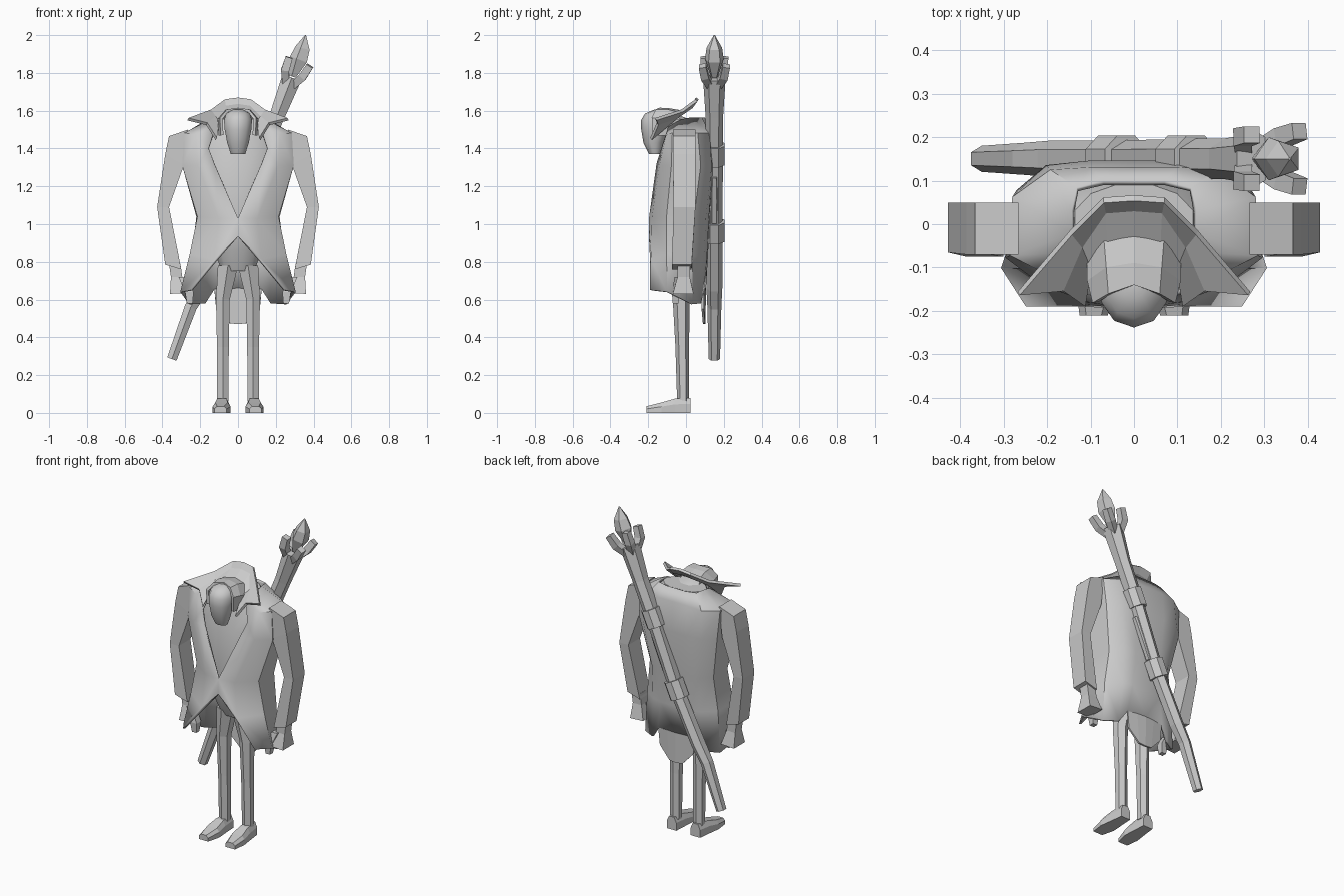
import bpy, bmesh, math
from mathutils import Vector

grey = bpy.data.materials.new("plain_grey")
grey.diffuse_color = (0.6, 0.6, 0.6, 1)


def finish(name, bm, mirror=False, thick=0, smooth=None):
    """Turn a bmesh into an object with optional mirror, thickness and smoothing."""
    bmesh.ops.recalc_face_normals(bm, faces=bm.faces)
    me = bpy.data.meshes.new(name)
    bm.to_mesh(me)
    bm.free()
    me.materials.append(grey)
    ob = bpy.data.objects.new(name, me)
    bpy.context.collection.objects.link(ob)
    if mirror:
        m = ob.modifiers.new("mirror", 'MIRROR')
        m.use_clip = True
    if thick:
        s = ob.modifiers.new("thickness", 'SOLIDIFY')
        s.thickness = thick
        s.offset = 0
    if smooth:
        bpy.ops.object.select_all(action='DESELECT')
        ob.select_set(True)
        bpy.context.view_layer.objects.active = ob
        bpy.ops.object.shade_smooth_by_angle(angle=math.radians(smooth))
    return ob


def loft(name, rows, closed=True, **kw):
    """Skin a list of point rows; closed rows are rings with end caps."""
    bm = bmesh.new()
    vs = [[bm.verts.new(p) for p in r] for r in rows]
    n = len(rows[0])
    for a, b in zip(vs, vs[1:]):
        for i in range(n if closed else n - 1):
            j = (i + 1) % n
            bm.faces.new((a[i], a[j], b[j], b[i]))
    if closed:
        bm.faces.new(vs[0])
        bm.faces.new(vs[-1])
    return finish(name, bm, **kw)


def ring(cx, cy, z, rx, ry, n=8):
    return [(cx + rx * math.cos(math.tau * (i + .5) / n),
             cy + ry * math.sin(math.tau * (i + .5) / n), z) for i in range(n)]


def quad(x0, x1, y0, y1, z0, z1=None):
    """Four-sided section; z0 is the height at x0 and z1 at x1."""
    z1 = z0 if z1 is None else z1
    return [(x0, y0, z0), (x1, y0, z1), (x1, y1, z1), (x0, y1, z0)]


def rod(name, pts, n=6, **kw):
    """Tube through (x, y, z, radius) points, sections square to the path."""
    P = [Vector(p[:3]) for p in pts]
    rows = []
    for i, p in enumerate(P):
        d = (P[min(i + 1, len(P) - 1)] - P[max(i - 1, 0)]).normalized()
        u = Vector((0, 1, 0)).cross(d).normalized()
        v = d.cross(u)
        rows.append([p + pts[i][3] * (u * math.cos(a) + v * math.sin(a))
                     for a in [math.tau * (k + .5) / n for k in range(n)]])
    return loft(name, rows, **kw)


# Coat: half shell from front edge round to centre back, rows from neck to hem
loft("coat", [
    [(.12, -.09, 1.51), (.13, -.06, 1.53), (.14, -.02, 1.55), (.14, .03, 1.56),
     (.13, .08, 1.56), (.07, .095, 1.56), (0, .095, 1.56)],
    [(.155, -.125, 1.40), (.22, -.10, 1.47), (.28, -.07, 1.48), (.275, .06, 1.48),
     (.19, .12, 1.48), (.10, .125, 1.49), (0, .125, 1.49)],
    [(.125, -.15, 1.32), (.21, -.135, 1.31), (.29, -.075, 1.31), (.265, .075, 1.31),
     (.20, .13, 1.31), (.10, .14, 1.31), (0, .14, 1.31)],
    [(0, -.19, 1.03), (.10, -.175, 1.03), (.21, -.10, 1.04), (.215, .04, 1.04),
     (.16, .10, 1.04), (.09, .115, 1.04), (0, .12, 1.04)],
    [(0, -.19, .935), (.12, -.18, .81), (.25, -.10, .84), (.24, .03, .83),
     (.16, .09, .83), (.10, .105, .83), (0, .11, .83)],
    [(.13, -.185, .79), (.245, -.185, .65), (.30, -.10, .64), (.255, .03, .575),
     (.175, .075, .58), (.125, .09, .655), (0, .10, .66)],
], closed=False, mirror=True, thick=.012, smooth=35)
loft("coat_tail", [
    [(.125, .09, .655), (.06, .096, .66), (0, .10, .66)],
    [(.115, .088, .55), (.045, .095, .475), (0, .097, .47)],
], closed=False, mirror=True, thick=.012)

# Waistcoat inside the coat opening, closing the neck hole
loft("waistcoat", [ring(0, cy, z, rx, ry, 12) for cy, z, rx, ry in [
    (-.03, .75, .09, .05), (-.04, .86, .13, .09), (-.04, 1.03, .19, .132),
    (-.005, 1.32, .24, .125), (.005, 1.47, .21, .105), (.01, 1.555, .14, .085)]],
    smooth=40)

# Arms with boxy sleeves
loft("sleeve", [
    quad(.265, .365, -.07, .05, 1.50, 1.465),
    quad(.285, .385, -.07, .05, 1.315, 1.37),
    quad(.365, .428, -.065, .05, 1.09, 1.09),
    quad(.30, .385, -.075, .03, .76, .785)], mirror=True)
loft("hand", [
    quad(.305, .365, -.045, .02, .79),
    quad(.295, .355, -.045, .02, .72),
    quad(.27, .36, -.07, .04, .635, .63)], mirror=True)
loft("thumb", [
    quad(.275, .315, -.06, -.02, .72),
    quad(.235, .28, -.075, -.03, .64),
    quad(.24, .27, -.07, -.04, .58)], mirror=True)

# Legs and shoes
loft("leg", [ring(x, y, z, rx, ry, 6) for x, y, z, rx, ry in [
    (.053, -.03, .78, .062, .06), (.08, -.025, .60, .042, .045),
    (.08, -.02, .35, .036, .036), (.08, -.015, .06, .035, .032)]], mirror=True)
loft("shoe", [[(x0, y, 0), (x1, y, 0), (x1, y, z * .6), (x1 - .015, y, z),
               (x0 + .015, y, z), (x0, y, z * .6)] for y, x0, x1, z in [
    (.025, .05, .115, .08), (-.06, .045, .125, .075),
    (-.13, .04, .135, .055), (-.21, .06, .125, .035)]], mirror=True)

# Bowed head, neck
loft("head", [ring(0, y, z, rx, ry, 10) for y, z, rx, ry in [
    (-.165, 1.37, .04, .03), (-.17, 1.43, .06, .055), (-.165, 1.50, .074, .072),
    (-.155, 1.55, .078, .083), (-.145, 1.585, .065, .072), (-.135, 1.605, .03, .035)]],
    smooth=45)
loft("neck", [ring(0, y, z, r, r, 8) for y, z, r in [
    (.02, 1.50, .09), (-.03, 1.54, .08), (-.09, 1.575, .065)]], smooth=40)

# Swept hat brim: rises behind, pointed tips at the sides, band around the head
loft("hat_brim", [
    [(0, .06, 1.665), (.07, .055, 1.655), (.145, -.02, 1.60), (.265, -.16, 1.555)],
    [(0, .035, 1.63), (.065, .03, 1.62), (.12, -.05, 1.565), (.165, -.15, 1.53)],
    [(0, -.03, 1.59), (.06, -.04, 1.585), (.10, -.10, 1.535), (.115, -.185, 1.45)]],
    closed=False, mirror=True, thick=.016)
loft("hat_band", [
    [(0, -.03, 1.595), (0, -.09, 1.605), (0, -.14, 1.608)],
    [(.065, -.04, 1.585), (.06, -.10, 1.60), (.055, -.16, 1.60)],
    [(.10, -.07, 1.54), (.10, -.13, 1.555), (.088, -.18, 1.56)],
    [(.09, -.08, 1.47), (.095, -.13, 1.47), (.085, -.175, 1.47)]],
    closed=False, mirror=True, thick=.016)

# Staff slung across the back
Y = .15
rod("staff", [(-.35, Y, .285, .03), (-.25, Y, .56, .037), (-.19, Y, .66, .042),
              (-.04, Y, .96, .042), (.12, Y, 1.37, .046), (.21, Y, 1.58, .047),
              (.285, Y, 1.775, .06)])
for name, x, z in [("lower_ring", -.04, .965), ("upper_ring", .12, 1.37)]:
    rod(name, [(x - .022, Y, z - .05, .058), (x + .022, Y, z + .05, .058)], n=8)
rod("side_branch", [(.01, Y, 1.01, .02), (.06, Y, 1.13, .022),
                    (.115, Y, 1.25, .017)], n=5)

# Four prongs opening around the crystal, the outer pair leaning further out
axis = Vector((.38, 0, .92)).normalized()
side = Vector((axis.z, 0, -axis.x))
base = Vector((.28, Y, 1.76))
for k in range(4):
    a = math.tau * (k + .5) / 4
    out = side * math.cos(a) + Vector((0, 1, 0)) * math.sin(a)
    lean = .012 if math.cos(a) > 0 else 0
    pts = [base + out * r + axis * h for r, h in
           [(.03, -.02), (.07, .04), (.078 + lean, .11)]]
    rod("prong", [(*p, r) for p, r in zip(pts, (.026, .03, .027))], n=4)
rod("crystal", [(.29, Y, 1.78, .02), (.325, Y, 1.87, .052),
                (.345, Y, 1.93, .043), (.358, Y, 2.0, .003)], n=5)
